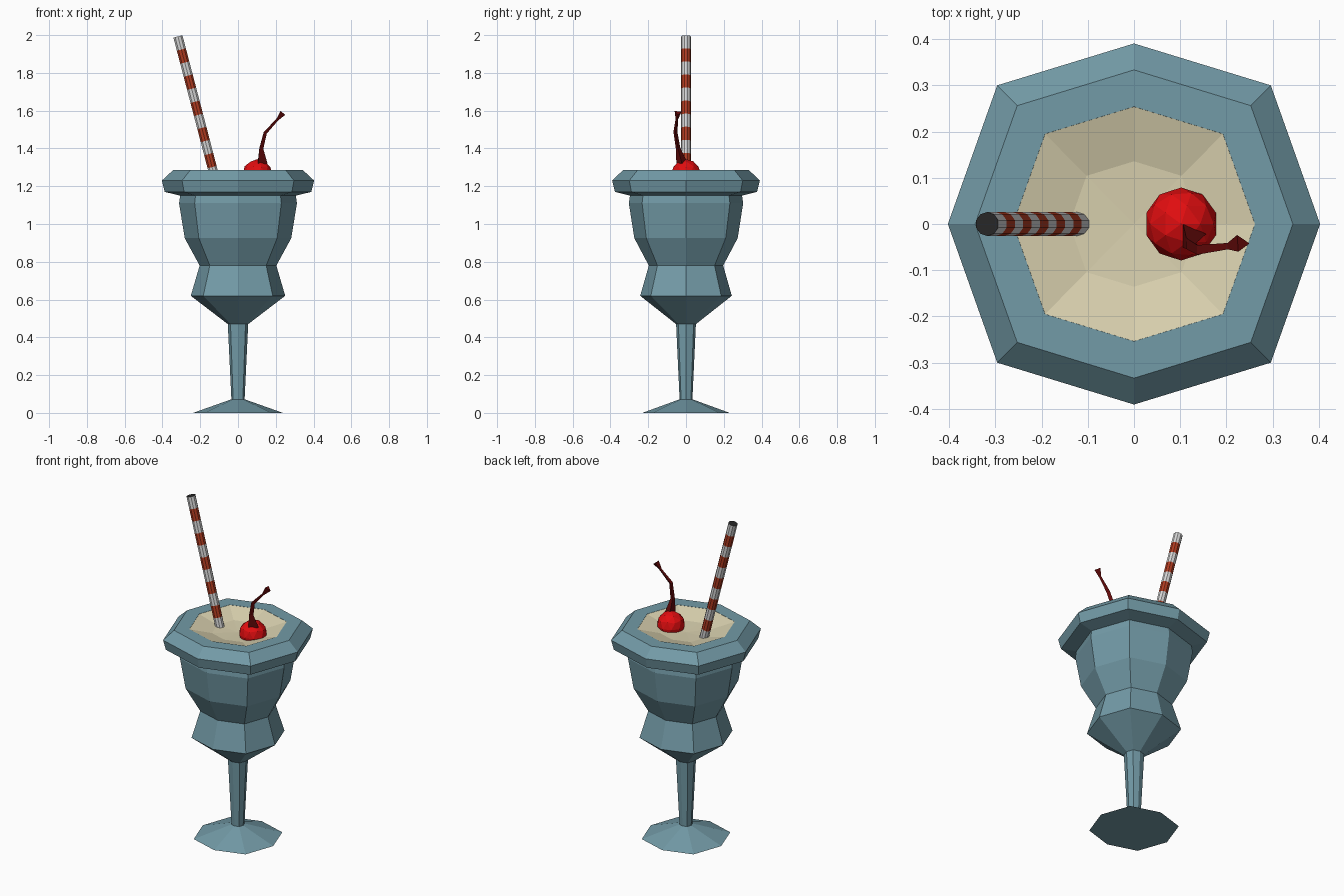
import bpy, math
from mathutils import Vector

if "Cube" in bpy.data.objects:
    bpy.data.objects.remove(bpy.data.objects["Cube"])


def mat(name, rgb):
    m = bpy.data.materials.new(name)
    m.diffuse_color = (*rgb, 1)
    m.use_nodes = True
    m.node_tree.nodes["Principled BSDF"].inputs["Base Color"].default_value = m.diffuse_color
    return m


GLASS = mat("blue glass", (0.17, 0.325, 0.385))
CREAM = mat("cream", (0.70, 0.64, 0.43))
WHITE = mat("straw white", (0.68, 0.68, 0.68))
RED = mat("straw red", (0.45, 0.045, 0.015))
DARK = mat("straw hole", (0.02, 0.02, 0.02))
CHERRY = mat("cherry red", (0.75, 0.004, 0.005))
STEM = mat("cherry stem dark red", (0.13, 0.003, 0.003))

# Slightly irregular octagon shared by all glass sections
OCT = [(1, 0), (.735, .745), (0, .97), (-.735, .745),
       (-1, 0), (-.735, -.745), (0, -.97), (.735, -.745)]


def loft(name, rings, mats, cap_start=True, cap_end=True, index=None):
    """Skin a list of equal-length point rings; index(i) picks the band material."""
    n = len(rings[0])
    verts = [p for r in rings for p in r]
    faces, ids = [], []
    for i in range(len(rings) - 1):
        for j in range(n):
            k = (j + 1) % n
            faces.append((i*n + j, i*n + k, (i+1)*n + k, (i+1)*n + j))
            ids.append(index(i) if index else 0)
    last = len(mats) - 1
    if cap_start:
        faces.append(tuple(reversed(range(n))))
        ids.append(0)
    if cap_end:
        faces.append(tuple(range((len(rings)-1)*n, len(rings)*n)))
        ids.append(last)
    me = bpy.data.meshes.new(name)
    me.from_pydata(verts, [], faces)
    for m in mats:
        me.materials.append(m)
    for p, i in zip(me.polygons, ids):
        p.material_index = i
    ob = bpy.data.objects.new(name, me)
    bpy.context.collection.objects.link(ob)
    return ob


def oct_ring(r, z):
    return [(x*r, y*r, z) for x, y in OCT]


# Goblet: foot, stem, waisted bowl, rim, short inner well
profile = [(.238, 0), (.035, .072), (.054, .47), (.25, .62), (.203, .78),
           (.282, .925), (.312, 1.11), (.306, 1.15), (.388, 1.17),
           (.403, 1.23), (.344, 1.285), (.262, 1.285), (.24, 1.18)]
loft("goblet", [oct_ring(r, z) for r, z in profile], [GLASS])

# Milkshake surface, dished towards the middle
loft("milkshake", [oct_ring(r, z) for r, z in
                   [(.262, 1.284), (.14, 1.25), (.001, 1.243)]],
     [CREAM], cap_start=False)

# Striped leaning straw
top, low = Vector((-.318, 0, 1.993)), Vector((-.116, 0, 1.22))
axis = (low - top).normalized()
side, fwd = Vector((0, 1, 0)), axis.cross(Vector((0, 1, 0)))
step = 0.0715
rings = []
for i in range(12):
    c = top + axis * step * i
    rings.append([c + .026*(math.cos(a)*side + math.sin(a)*fwd)
                  for a in [math.tau*j/10 for j in range(10)]])
rings.reverse()
loft("straw", rings, [WHITE, RED, DARK], index=lambda i: (10 - i) % 2).data.polygons[0]

# Cherry
bpy.ops.mesh.primitive_ico_sphere_add(subdivisions=2, radius=.079,
                                      location=(.102, 0, 1.264))
cherry = bpy.context.object
cherry.name = "cherry"
cherry.data.materials.append(CHERRY)

# Three-sided cherry stem with a flared tip
path = [(.122, -.022, 1.32, .034), (.12, -.042, 1.40, .014),
        (.142, -.056, 1.485, .012), (.206, -.048, 1.553, .008),
        (.233, -.042, 1.59, .021)]
pts = [Vector(p[:3]) for p in path]
rings = []
for i, p in enumerate(pts):
    t = pts[min(i+1, len(pts)-1)] - pts[max(i-1, 0)]
    u = Vector((0, 1, 0)).cross(t).normalized()
    v = t.cross(u).normalized()
    rings.append([p + path[i][3]*(math.cos(a)*u + math.sin(a)*v)
                  for a in [math.tau*j/3 for j in range(3)]])
loft("cherry_stem", rings, [STEM])
